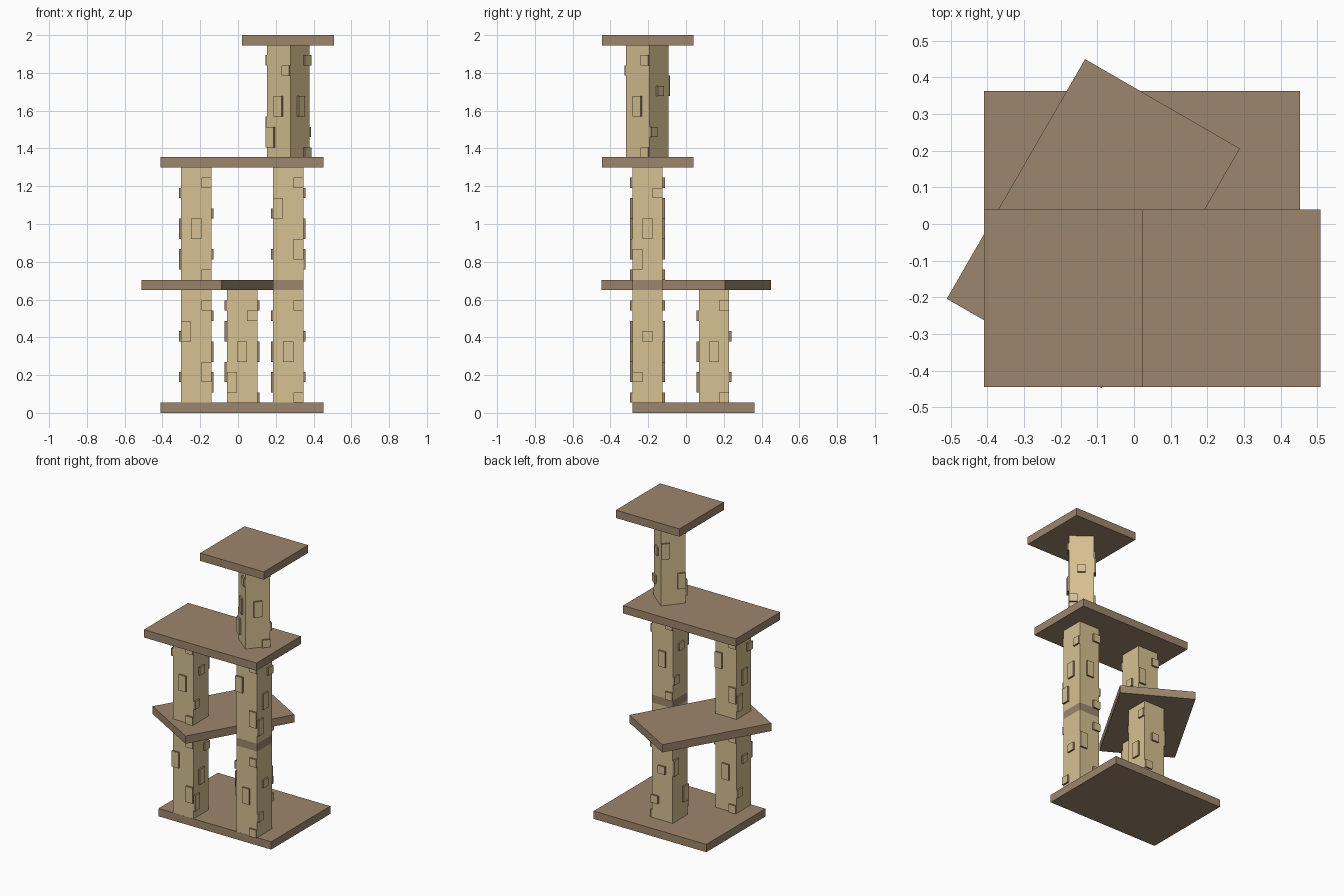
import bpy, bmesh, math
from mathutils import Matrix, Vector

if "Cube" in bpy.data.objects:
    bpy.data.objects.remove(bpy.data.objects["Cube"])


def material(name, rgb):
    m = bpy.data.materials.new(name)
    m.diffuse_color = (*rgb, 1)
    m.use_nodes = True
    m.node_tree.nodes["Principled BSDF"].inputs["Base Color"].default_value = m.diffuse_color
    return m


TAN = material("rope tan", (0.679, 0.533, 0.287))
BROWN = material("board brown", (0.337, 0.238, 0.153))


def add_box(bm, lo, hi, matrix=Matrix()):
    """Axis-aligned box from lo to hi, moved by matrix; returns its faces."""
    lo, hi = Vector(lo), Vector(hi)
    size, mid = hi - lo, (lo + hi) / 2
    m = matrix @ Matrix.Translation(mid) @ Matrix.Diagonal((*size, 1))
    verts = bmesh.ops.create_cube(bm, size=1, matrix=m)["verts"]
    return list({f for v in verts for f in v.link_faces})


def finish(bm, name, mats, loc=(0, 0, 0), turn=0):
    mesh = bpy.data.meshes.new(name)
    bm.to_mesh(mesh)
    bm.free()
    for m in mats:
        mesh.materials.append(m)
    ob = bpy.data.objects.new(name, mesh)
    ob.location = loc
    ob.rotation_euler.z = math.radians(turn)
    bpy.context.collection.objects.link(ob)


def board(name, w, d, h, loc, turn=0):
    bm = bmesh.new()
    add_box(bm, (-w / 2, -d / 2, 0), (w / 2, d / 2, h))
    finish(bm, name, [BROWN], loc, turn)


W, H = 0.16, 0.596            # post width and height
COL, ROW = W / 3, H / 11      # grid for the raised patches
RAISE = 0.0125

# patches per side (front, right, back, left): column, row, rows tall
PATCHES = [
    [(2, 9, 1), (1, 4, 2), (2, 0, 1)],
    [(1, 6, 1), (0, 2, 1)],
    [(2, 9, 1), (0, 6, 2), (2, 2, 2)],
    [(2, 8, 1), (1, 4, 2), (0, 1, 2)],
]


def post(name, x, y, z, turn):
    bm = bmesh.new()
    add_box(bm, (-W / 2, -W / 2, 0), (W / 2, W / 2, H))
    for side, patches in enumerate(PATCHES):
        rot = Matrix.Rotation(side * math.pi / 2, 4, "Z")
        outward = rot @ Vector((0, -1, 0))
        for c, r, n in patches:
            x0 = -W / 2 + c * COL
            faces = add_box(bm, (x0, -W / 2 - RAISE, r * ROW),
                            (x0 + COL, -W / 2 + 0.002, (r + n) * ROW), rot)
            # patch front is tan, its edges are brown
            for f in faces:
                f.normal_update()
                f.material_index = 0 if f.normal.dot(outward) > 0.9 else 1
    finish(bm, name, [TAN, BROWN], (x, y, z), turn)


# boards
board("base", 0.863, 0.647, 0.054, (0.022, 0.039, 0))
board("turned_shelf", 0.488, 0.755, 0.054, (-0.111, 0.001, 0.65), -30)
board("wide_shelf", 0.863, 0.485, 0.054, (0.022, -0.203, 1.3))
board("top_perch", 0.487, 0.485, 0.054, (0.266, -0.203, 1.946))
board("post_joint", W, W, 0.054, (0.266, -0.204, 0.65))

# posts
post("left_lower_post", -0.221, -0.204, 0.054, 180)
post("left_upper_post", -0.221, -0.204, 0.704, 0)
post("right_lower_post", 0.266, -0.204, 0.054, 0)
post("right_upper_post", 0.266, -0.204, 0.704, 180)
post("middle_post", 0.022, 0.148, 0.054, 90)
post("top_post", 0.267, -0.204, 1.352, 51)
